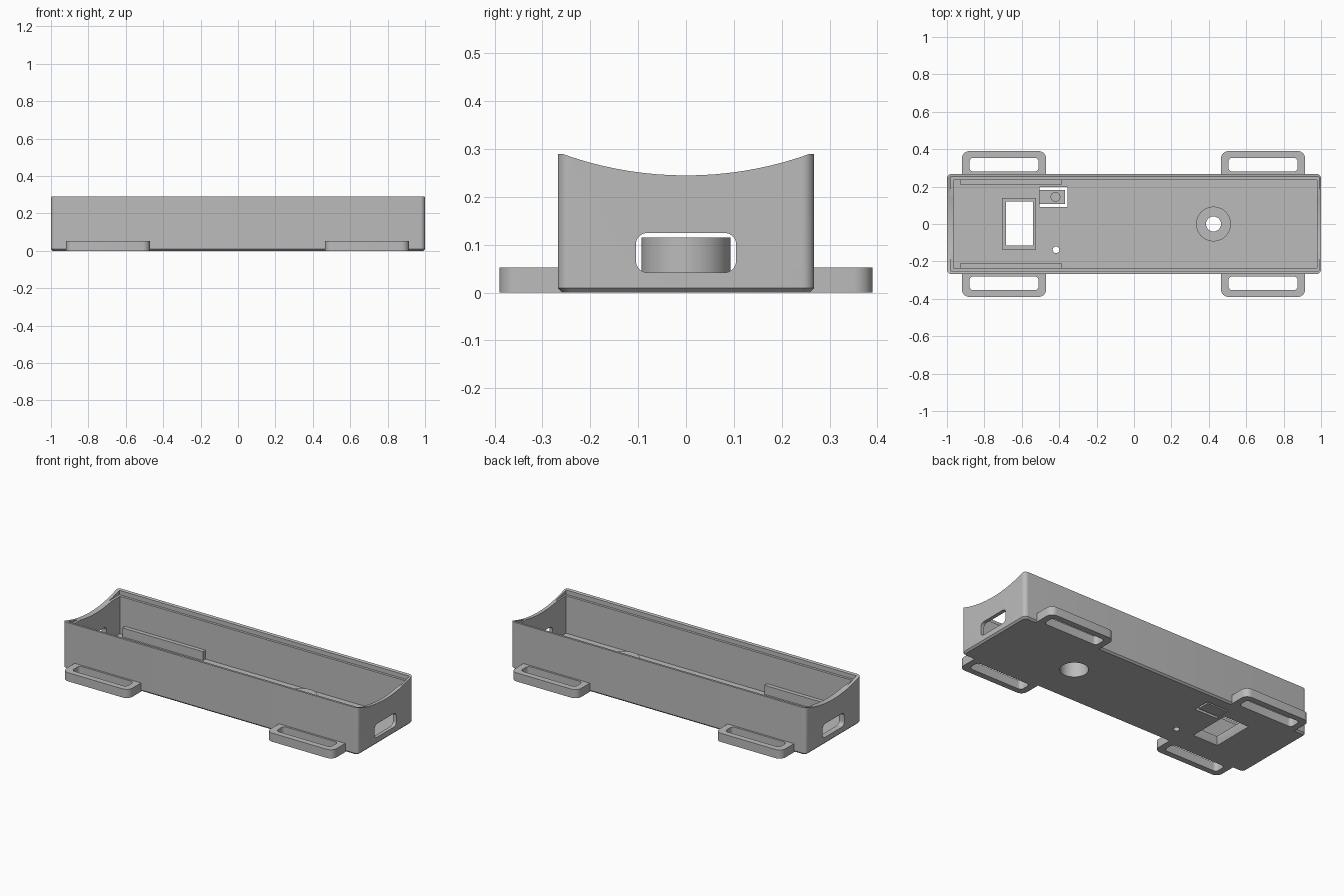
import bpy, bmesh, math
from mathutils import Matrix

cube = bpy.data.objects.get("Cube")
if cube:
    bpy.data.objects.remove(cube)

grey = bpy.data.materials.new("plain grey")
grey.use_nodes = True
grey.diffuse_color = (0.5, 0.5, 0.5, 1)
grey.node_tree.nodes["Principled BSDF"].inputs["Base Color"].default_value = (0.5, 0.5, 0.5, 1)


def finish(name, bm):
    bmesh.ops.recalc_face_normals(bm, faces=bm.faces)
    me = bpy.data.meshes.new(name)
    bm.to_mesh(me)
    bm.free()
    me.materials.append(grey)
    ob = bpy.data.objects.new(name, me)
    bpy.context.collection.objects.link(ob)
    return ob


def ring(x0, x1, y0, y1, r, z, steps=8):
    """Rounded rectangle outline at height z."""
    pts = []
    corners = [(x1 - r, y1 - r), (x0 + r, y1 - r), (x0 + r, y0 + r), (x1 - r, y0 + r)]
    for q, (cx, cy) in enumerate(corners):
        for i in range(steps + 1 if r else 1):
            a = math.pi / 2 * (q + i / steps)
            pts.append((cx + r * math.cos(a), cy + r * math.sin(a), z))
    return pts


def loft(name, rings, matrix=None):
    """Solid skinned through outlines of equal length."""
    bm = bmesh.new()
    loops = [[bm.verts.new(p) for p in pts] for pts in rings]
    n = len(loops[0])
    for a, b in zip(loops, loops[1:]):
        for i in range(n):
            j = (i + 1) % n
            bm.faces.new((a[i], a[j], b[j], b[i]))
    bm.faces.new(loops[0][::-1])
    bm.faces.new(loops[-1])
    if matrix:
        bm.transform(matrix)
    return finish(name, bm)


def block(name, x0, x1, y0, y1, z0, z1, r=0.0, matrix=None):
    return loft(name, [ring(x0, x1, y0, y1, r, z0), ring(x0, x1, y0, y1, r, z1)], matrix)


def disc(name, x, y, r, z0, z1, matrix=None, sides=48):
    circle = [(x + r * math.cos(2 * math.pi * i / sides), y + r * math.sin(2 * math.pi * i / sides))
              for i in range(sides)]
    return loft(name, [[(*p, z) for p in circle] for z in (z0, z1)], matrix)


def cut(target, cutter):
    """Subtract the cutter and discard it."""
    mod = target.modifiers.new("cut", "BOOLEAN")
    mod.operation, mod.solver, mod.object = "DIFFERENCE", "EXACT", cutter
    bpy.context.view_layer.objects.active = target
    bpy.ops.object.modifier_apply(modifier=mod.name)
    bpy.data.objects.remove(cutter)


W, H, FLOOR = 0.268, 0.29, 0.03
along_x = Matrix.Rotation(math.pi / 2, 4, "Y")   # turns z into x, x into -z

# Tray: outer shell with a chamfered base, hollow and lid ledge
tray = loft("tray", [ring(-0.99, 0.99, -W + 0.01, W - 0.01, 0.02, 0),
                     ring(-1, 1, -W, W, 0.025, 0.01),
                     ring(-1, 1, -W, W, 0.025, H)])
cut(tray, block("hollow", -0.965, 0.978, -0.235, 0.235, FLOOR, 0.5))
cut(tray, block("ledge", -0.98, 0.988, -0.25, 0.25, 0.26, 0.5))

# Shallow arch across both end walls
R = 0.765
cut(tray, disc("arch", -(0.245 + R), 0, R, -1.2, 1.2, along_x, 160))

# Cable slots through both ends
for x in (-1, 1):
    cut(tray, block("cable_slot", -0.125, -0.042, -0.105, 0.105, x - 0.1, x + 0.1, 0.025, along_x))

# Floor openings
cut(tray, disc("boss_bore", 0.425, 0, 0.078, -0.1, 0.1))
cut(tray, disc("pin_hole", -0.417, -0.138, 0.018, -0.1, 0.1))
cut(tray, block("window", -0.7, -0.53, -0.13, 0.135, -0.1, 0.1))
cut(tray, block("button_gap", -0.505, -0.355, 0.092, 0.197, -0.1, 0.1))

# Window frame: straight outside, tapering inside
frame = block("window_frame", -0.705, -0.523, -0.135, 0.14, 0.002, 0.045)
cut(frame, loft("taper", [ring(-0.702, -0.527, -0.132, 0.137, 0, 0),
                          ring(-0.685, -0.54, -0.115, 0.12, 0, 0.035),
                          ring(-0.685, -0.54, -0.115, 0.12, 0, 0.1)]))

# Flexible button tongue with its round pad
tongue = block("button_tongue", -0.51, -0.37, 0.107, 0.182, 0.003, 0.02)
pad = disc("button_pad", -0.42, 0.145, 0.026, 0.015, 0.04)

# Hollow screw boss
boss = disc("screw_boss", 0.425, 0, 0.093, 0.012, 0.115)
cut(boss, disc("counterbore", 0.425, 0, 0.078, -0.1, 0.095))
cut(boss, disc("screw_hole", 0.425, 0, 0.04, 0, 0.2))

parts = [tray, frame, tongue, pad, boss]

for side, y in (("right", -1), ("left", 1)):
    # Inner guide rib beside each long wall
    ys = sorted((y * 0.21, y * 0.24))
    parts.append(block("guide_rib_" + side, -0.93, -0.385, *ys, 0.02, 0.085))
    # Strap loops
    for end, x in (("rear", -0.695), ("fore", 0.69)):
        outer = sorted((y * 0.21, y * 0.39))
        loop = block(f"strap_loop_{end}_{side}", x - 0.225, x + 0.225, *outer, 0, 0.053, 0.04)
        hole = sorted((y * 0.28, y * 0.354))
        cut(loop, block("strap_hole", x - 0.185, x + 0.185, *hole, -0.1, 0.1, 0.022))
        # Trim the loop flush with the outside of the wall
        inner = sorted((y * 0.1, y * 0.258))
        cut(loop, block("wall_trim", x - 0.4, x + 0.4, *inner, -0.1, 0.1))
        parts.append(loop)

# Smooth the round walls, keep the edges crisp
bpy.ops.object.select_all(action="DESELECT")
for ob in parts:
    ob.select_set(True)
bpy.context.view_layer.objects.active = tray
bpy.ops.object.shade_smooth_by_angle(angle=math.radians(30))
